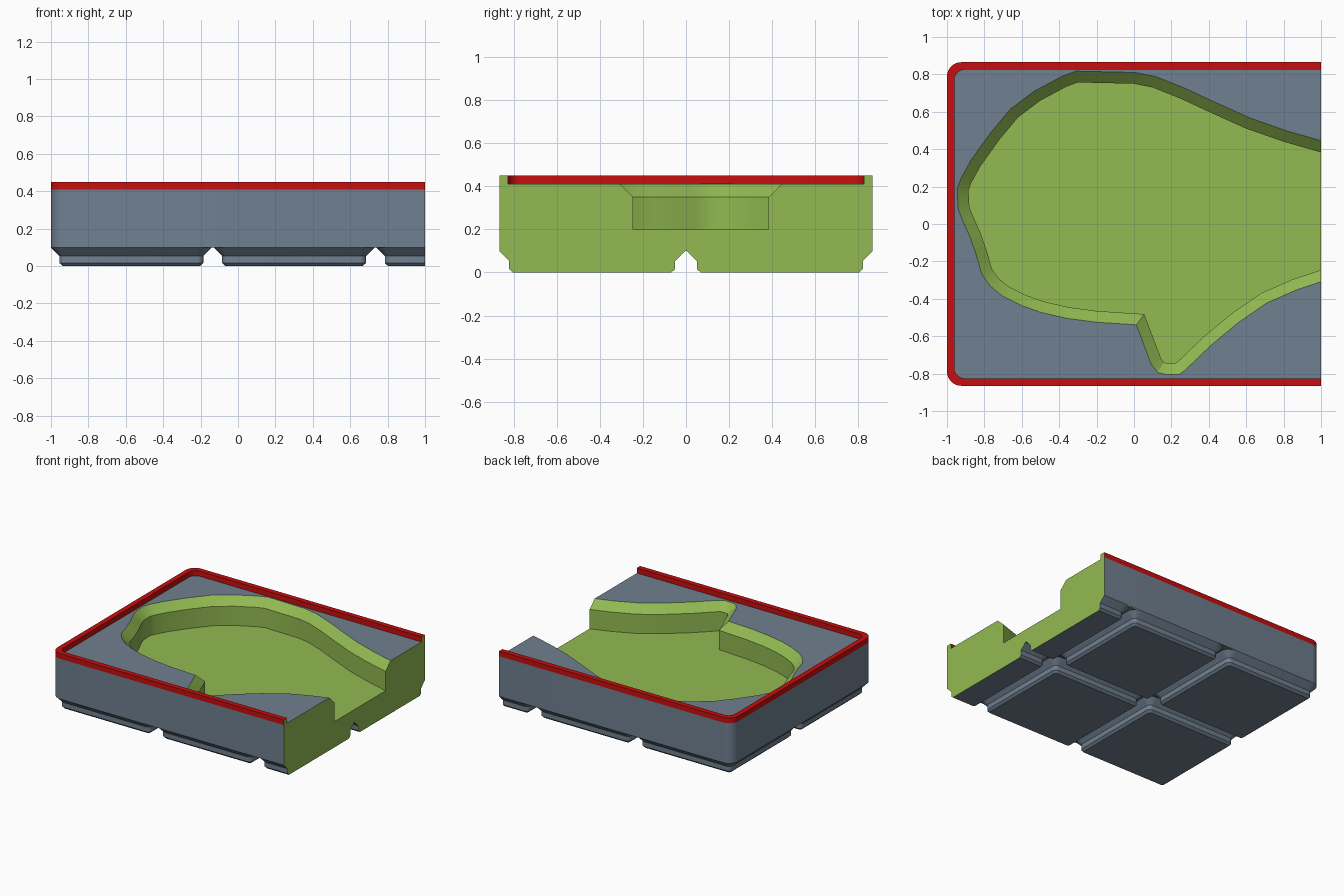
import bpy, bmesh, math
from mathutils import Vector

if "Cube" in bpy.data.objects:
    bpy.data.objects.remove(bpy.data.objects["Cube"])

Y = 0.865                      # half depth of the tray
Z_BASE, Z_FLOOR, Z_EDGE, Z_TOP, Z_RIM = 0.0985, 0.2, 0.35, 0.41, 0.45
GREY, GREEN, RED = 0, 1, 2


def material(name, rgb):
    lin = [((c / 255 + 0.055) / 1.055) ** 2.4 if c > 10 else c / 255 / 12.92 for c in rgb]
    m = bpy.data.materials.new(name)
    m.diffuse_color = (*lin, 1)
    m.use_nodes = True
    m.node_tree.nodes["Principled BSDF"].inputs["Base Color"].default_value = m.diffuse_color
    return m


MATS = [material("slate_grey", (112, 128, 144)),
        material("leaf_green", (146, 186, 82)),
        material("signal_red", (200, 14, 14))]


def finish(bm, name, recalc=True):
    bmesh.ops.remove_doubles(bm, verts=bm.verts, dist=1e-5)
    bmesh.ops.dissolve_degenerate(bm, edges=bm.edges, dist=1e-5)
    if recalc:
        bmesh.ops.recalc_face_normals(bm, faces=bm.faces)
    mesh = bpy.data.meshes.new(name)
    bm.to_mesh(mesh)
    bm.free()
    for m in MATS:
        mesh.materials.append(m)
    ob = bpy.data.objects.new(name, mesh)
    bpy.context.collection.objects.link(ob)
    bpy.ops.object.select_all(action='DESELECT')
    ob.select_set(True)
    bpy.context.view_layer.objects.active = ob
    bpy.ops.object.shade_smooth_by_angle(angle=math.radians(25))
    return ob


def face(bm, pts, mat):
    f = bm.faces.new([bm.verts.new(p) for p in pts])
    f.material_index = mat
    return f


def at(path, z):
    return [(x, y, z) for x, y in path]


def strip(bm, a, b, mat, closed=False):
    n = len(a)
    for i in range(n if closed else n - 1):
        j = (i + 1) % n
        face(bm, [a[i], a[j], b[j], b[i]], mat)


def arc(cx, cy, r, start, end, n=8):
    return [(cx + r * math.cos(math.radians(start + (end - start) * i / n)),
             cy + r * math.sin(math.radians(start + (end - start) * i / n))) for i in range(n + 1)]


def wall_path(inset, r):
    """Three-sided wall outline, open on the right."""
    x, y = -1 + inset, Y - inset
    return ([(1, -y)] + arc(x + r, -y + r, r, 270, 180)
            + arc(x + r, y - r, r, 180, 90) + [(1, y)])


def widen(path, d):
    """Offset the pocket outline outwards with mitred corners."""
    p = [Vector(v) for v in path]
    out = [(1, p[0].y + d * 1.04)]
    for a, b, c in zip(p, p[1:], p[2:]):
        u, v = (b - a).normalized(), (c - b).normalized()
        n1, n2 = Vector((u.y, -u.x)), Vector((v.y, -v.x))
        q = b + (n1 + n2) * d / (1 + n1.dot(n2))
        out.append((q.x, q.y))
    return out + [(1, p[-1].y - d * 1.06)]


# Pocket floor outline, from the open side and back to it
pocket = [(1, .383), (.8, .44), (.6, .51), (.4, .60), (.25, .67), (.1, .73), (0, .75),
          (-.3, .757), (-.36, .735), (-.5, .66), (-.62, .57), (-.72, .45), (-.82, .31),
          (-.87, .22), (-.885, .18), (-.88, .09), (-.86, .04), (-.82, -.05), (-.785, -.15),
          (-.76, -.24), (-.725, -.29), (-.67, -.335), (-.58, -.38), (-.48, -.415),
          (-.35, -.445), (-.2, -.465), (.055, -.482), (.145, -.72), (.16, -.74),
          (.18, -.745), (.22, -.745), (.235, -.735), (.37, -.605), (.52, -.48),
          (.68, -.37), (.85, -.295), (1, -.245)]
pocket_top = widen(pocket, 0.06)

# Tray body: walls, raised rim, top deck, pocket and cut end
bm = bmesh.new()
outer, inner = wall_path(0, 0.077), wall_path(0.04, 0.055)
strip(bm, at(outer, Z_BASE), at(outer, Z_TOP), GREY)
strip(bm, at(outer, Z_TOP), at(outer, Z_RIM), RED)
strip(bm, at(outer, Z_RIM), at(inner, Z_RIM), RED)
strip(bm, at(inner, Z_RIM), at(inner, Z_TOP), RED)
face(bm, at(pocket_top + inner, Z_TOP), GREY)
strip(bm, at(pocket_top, Z_TOP), at(pocket, Z_EDGE), GREEN)
strip(bm, at(pocket, Z_EDGE), at(pocket, Z_FLOOR), GREEN)
face(bm, at(pocket, Z_FLOOR), GREEN)


def end_side(s, path_i):
    return [(s * Y, Z_BASE), (s * Y, Z_TOP), (s * Y, Z_RIM), (s * (Y - .04), Z_RIM),
            (s * (Y - .04), Z_TOP), (pocket_top[path_i][1], Z_TOP),
            (pocket[path_i][1], Z_EDGE), (pocket[path_i][1], Z_FLOOR)]


end = end_side(-1, -1) + end_side(1, 0)[::-1]
face(bm, [(1, y, z) for y, z in end], GREEN)
bmesh.ops.remove_doubles(bm, verts=bm.verts, dist=1e-5)
bmesh.ops.recalc_face_normals(bm, faces=bm.faces)
bmesh.ops.triangulate(bm, faces=[f for f in bm.faces if len(f.verts) > 4])
finish(bm, "tray_body", recalc=False)

# Stepped feet on a grid; the last column is cut off flat at the open side
LEVELS = [(0, .368, .017), (.0165, .385, .033), (.0535, .385, .033), (Z_BASE, .43, .077)]
PITCH = 0.87
bm = bmesh.new()
for col in range(3):
    for row in (-1, 1):
        cx, cy = -0.57 + col * PITCH, row * PITCH / 2
        rings = []
        for z, h, r in LEVELS:
            ring = []
            for sx, sy, a in ((1, 1, 0), (-1, 1, 90), (-1, -1, 180), (1, -1, 270)):
                ring += arc(cx + sx * (h - r), cy + sy * (h - r), r, a, a + 90, 6)
            rings.append([(min(x, 1), y, z) for x, y in ring])
        for a, b in zip(rings, rings[1:]):
            strip(bm, a, b, GREY, closed=True)
        face(bm, rings[0], GREY)
for f in bm.faces:
    if all(v.co.x > 0.9999 for v in f.verts):
        f.material_index = GREEN
finish(bm, "base_feet")

# Underside seen in the grooves between the feet
bm = bmesh.new()


def plate(x0, x1, y0, y1):
    x0, x1, y0, y1 = max(x0, -1), min(x1, 1), max(y0, -Y), min(y1, Y)
    face(bm, [(x0, y0, Z_BASE), (x0, y1, Z_BASE), (x1, y1, Z_BASE), (x1, y0, Z_BASE)], GREY)


GAPS = (-0.135, 0.735)
plate(-1, 1, -.006, .006)
for gx in GAPS:
    for s in (-1, 1):
        plate(gx - .006, gx + .006, min(s * .05, s * Y), max(s * .05, s * Y))
for gx in (-1,) + GAPS:
    for y in (-Y, 0, Y):
        if gx > -1 or y == 0:
            for s in (-1, 1):
                lo, hi = (y + .006, y + .05) if s > 0 else (y - .05, y - .006)
                if lo < Y and hi > -Y:
                    plate(gx - .05, gx + .05, lo, hi)
finish(bm, "groove_underside", recalc=False)
